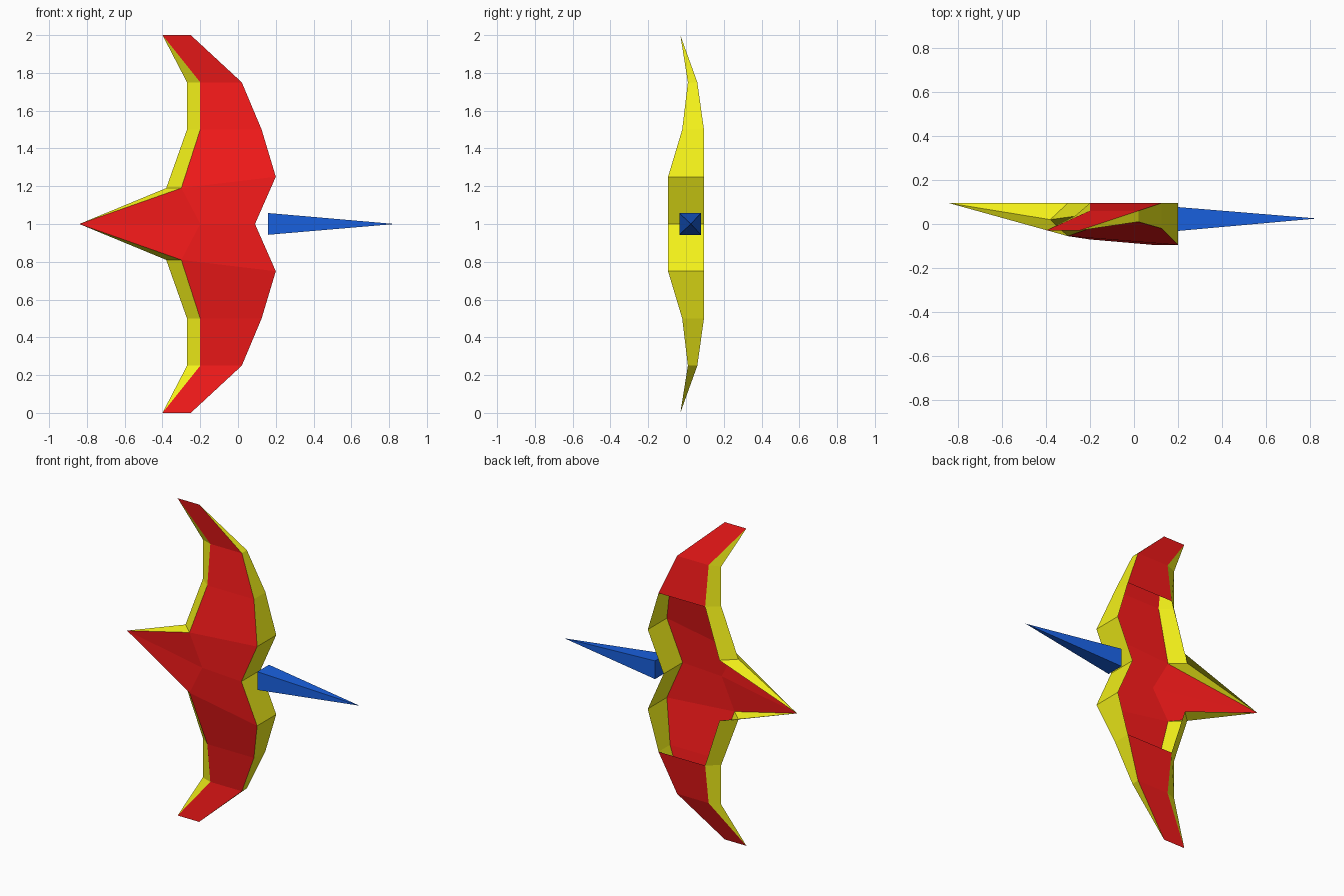
import bpy, bmesh

if "Cube" in bpy.data.objects:
    bpy.data.objects.remove(bpy.data.objects["Cube"])


def material(name, color):
    m = bpy.data.materials.new(name)
    m.diffuse_color = color
    m.use_nodes = True
    m.node_tree.nodes["Principled BSDF"].inputs["Base Color"].default_value = m.diffuse_color
    return m


RED = material("red", (0.9, 0.01, 0.01, 1))
YELLOW = material("yellow", (0.9, 0.88, 0.01, 1))
BLUE = material("blue", (0.01, 0.12, 0.75, 1))


def build(name, faces, mats):
    """faces: list of (points, material index); repeated points collapse."""
    bm = bmesh.new()
    seen = {}
    for pts, mi in faces:
        keys = list(dict.fromkeys(pts))
        if len(keys) < 3:
            continue
        for k in keys:
            if k not in seen:
                seen[k] = bm.verts.new(k)
        bm.faces.new([seen[k] for k in keys]).material_index = mi
    bmesh.ops.recalc_face_normals(bm, faces=bm.faces[:])
    me = bpy.data.meshes.new(name)
    bm.to_mesh(me)
    bm.free()
    for m in mats:
        me.materials.append(m)
    ob = bpy.data.objects.new(name, me)
    bpy.context.collection.objects.link(ob)


# Wing sections from tip to root: height above the middle, leading x,
# trailing x, front y, back y, wedge x, wedge y, trailing height
sections = [
    (1.00, -0.25, -0.40, -0.03, -0.03, -0.40, -0.03, 1.00),
    (0.75, 0.02, -0.20, 0.01, 0.06, -0.27, 0.035, 0.75),
    (0.50, 0.125, -0.20, -0.02, 0.095, -0.27, 0.035, 0.50),
    (0.25, 0.20, -0.30, -0.095, 0.095, -0.38, 0.02, 0.19),
]
tail = (-0.84, 0.095, 1.0)
belly = (-0.20, -0.07, 1.0)
chest_front, chest_back = (0.09, -0.095, 1.0), (0.09, 0.095, 1.0)

faces = []
for s in (1, -1):
    rings = []
    for h, lx, tx, fy, by, wx, wy, th in sections:
        z, t = round(1 + s * h, 3), round(1 + s * th, 3)
        ty = -0.055 if th < 0.2 else fy
        rings.append(((lx, fy, z), (tx, ty, t), (wx, wy, t),
                      (tx, by, t), (lx, by, z)))
    for i, (a, b) in enumerate(zip(rings, rings[1:])):
        # Front panel, two trailing bevels, back panel, leading edge
        for j, k, mi in ((0, 1, 0), (1, 2, 1), (2, 3, 1), (3, 4, 0), (4, 0, 1)):
            if mi == 0 and j == 3 and i == 2:
                continue  # the middle is open at the back
            faces.append(((a[j], a[k], b[k], b[j]), mi))
    # Body and tail
    lf, tf, w, tb, lb = rings[-1]
    faces += [((lf, tf, belly, chest_front), 0), ((tf, tail, belly), 0),
              ((tf, w, tail), 1), ((w, tb, tail), 1),
              ((lf, lb, chest_back, chest_front), 1)]
build("winged_body", faces, [RED, YELLOW])

# Beak
base = [(0.16, y, z) for y, z in
        ((-0.035, 0.943), (0.08, 0.943), (0.08, 1.058), (-0.035, 1.058))]
tip = (0.83, 0.025, 1.0)
build("beak", [(tuple(base), 0)] +
      [((base[i], base[(i + 1) % 4], tip), 0) for i in range(4)], [BLUE])
